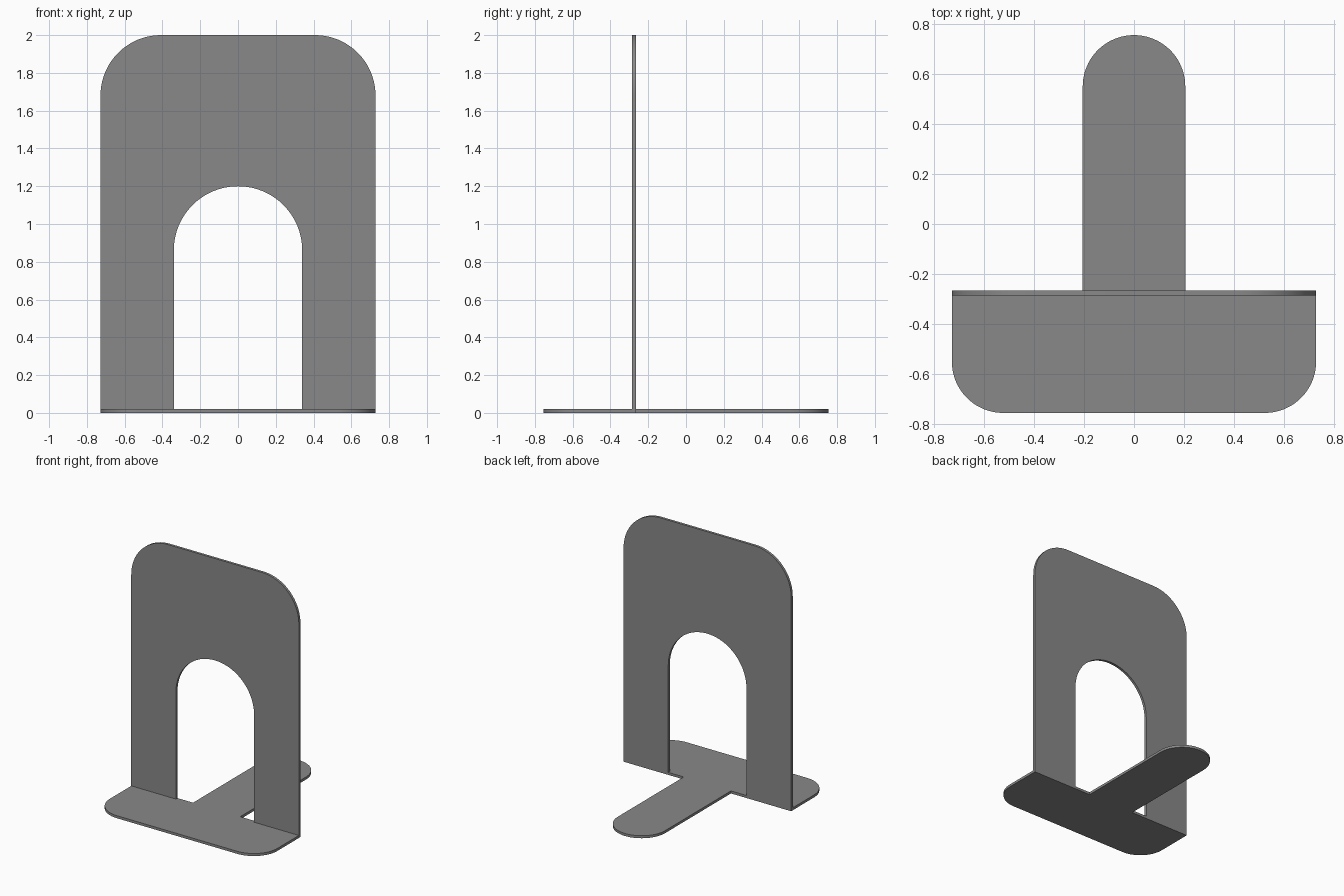
import bpy, bmesh, math
from mathutils import Vector

if "Cube" in bpy.data.objects:
    bpy.data.objects.remove(bpy.data.objects["Cube"])

T = 0.02          # sheet thickness
W = 0.728         # half width of the sheet
BACK = -0.265     # rear face of the upright
SEG = 20          # segments per quarter turn

steel = bpy.data.materials.new("grey steel")
steel.diffuse_color = (0.25, 0.25, 0.25, 1)
steel.use_nodes = True
steel.node_tree.nodes["Principled BSDF"].inputs["Base Color"].default_value = steel.diffuse_color


def arc(cx, cy, r, a0, a1):
    """Points along an arc, angles in degrees."""
    n = max(2, round(abs(a1 - a0) / 90 * SEG))
    return [(cx + r * math.cos(math.radians(a0 + (a1 - a0) * i / n)),
             cy + r * math.sin(math.radians(a0 + (a1 - a0) * i / n)))
            for i in range(n + 1)]


def sheet(name, outline, place, push):
    """Extrude a flat outline into a thin plate."""
    bm = bmesh.new()
    face = bm.faces.new([bm.verts.new(place(u, v)) for u, v in outline])
    out = bmesh.ops.extrude_face_region(bm, geom=[face])
    bmesh.ops.translate(bm, vec=Vector(push),
                        verts=[g for g in out["geom"] if isinstance(g, bmesh.types.BMVert)])
    bmesh.ops.recalc_face_normals(bm, faces=bm.faces)
    mesh = bpy.data.meshes.new(name)
    bm.to_mesh(mesh)
    bm.free()
    mesh.materials.append(steel)
    ob = bpy.data.objects.new(name, mesh)
    bpy.context.collection.objects.link(ob)
    bpy.ops.object.select_all(action='DESELECT')
    ob.select_set(True)
    bpy.context.view_layer.objects.active = ob
    bpy.ops.object.shade_smooth_by_angle(angle=math.radians(30))
    return ob


# Upright with rounded top corners and an arched opening
R, A = 0.32, 0.34
upright = ([(W, T)] + arc(W - R, 2 - R, R, 0, 90) + arc(R - W, 2 - R, R, 90, 180)
           + [(-W, T), (-A, T)] + arc(0, 1.2 - A, A, 180, 0) + [(A, T)])
sheet("upright_plate", upright, lambda u, v: (u, BACK, v), (0, -T, 0))

# Foot with rounded front corners and a round-ended tongue at the back
C, H, Y = 0.205, 0.205, 0.755
foot = ([(W, BACK), (H, BACK)] + arc(0, Y - H, H, 0, 180) + [(-H, BACK), (-W, BACK)]
        + arc(C - W, C - Y, C, 180, 270) + arc(W - C, C - Y, C, 270, 360))
sheet("foot_plate", foot, lambda u, v: (u, v, 0), (0, 0, T))
